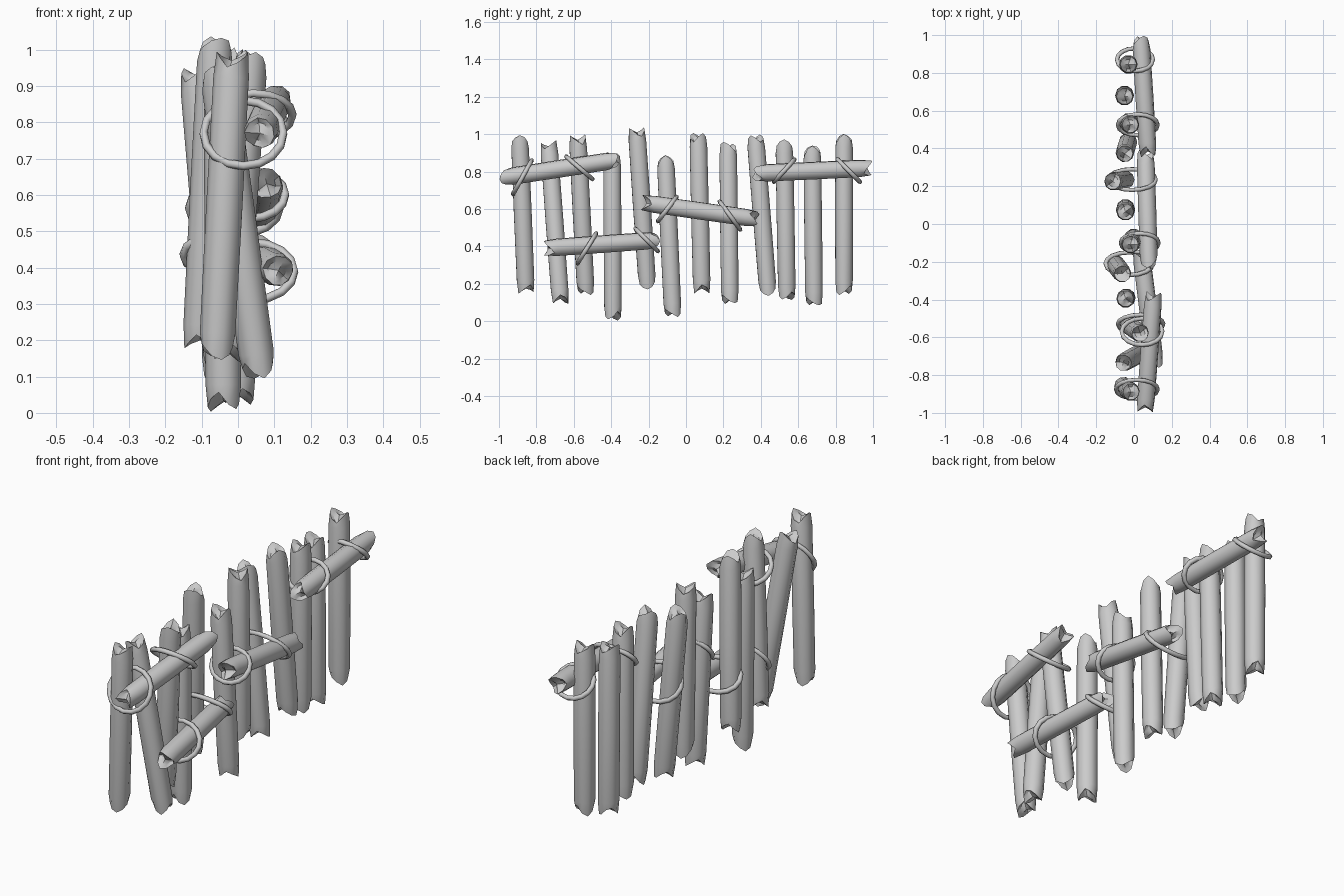
import bpy, bmesh, math, random
from mathutils import Vector

cube = bpy.data.objects.get("Cube")
if cube:
    bpy.data.objects.remove(cube, do_unlink=True)

rng = random.Random(7)
SIDES = 10


def material(name, color):
    m = bpy.data.materials.new(name)
    m.use_nodes = True
    m.diffuse_color = color
    m.node_tree.nodes["Principled BSDF"].inputs["Base Color"].default_value = color
    return m


grey = material("plain_grey", (0.6, 0.6, 0.6, 1))


def log(name, start, end, radius):
    """Round stick with splintered, notched ends."""
    a, b = Vector(start), Vector(end)
    axis = (b - a).normalized()
    side = axis.cross(Vector((0.9, 0.3, 0.2))).normalized()
    other = axis.cross(side)
    length = (b - a).length
    bm = bmesh.new()

    def ring(dists, r):
        verts = []
        for i, d in enumerate(dists):
            t = math.tau * i / SIDES
            verts.append(bm.verts.new(a + axis * d + (side * math.cos(t) + other * math.sin(t)) * r))
        return verts

    def jagged():
        # tall splinters alternate with chipped notches
        turn = rng.randrange(SIDES)
        cuts = [0, .012, .035, .05, .02, .003, .02, .045, .03, .012]
        return [cuts[(i + turn) % SIDES] + rng.uniform(0, .006) for i in range(SIDES)]

    low, high = jagged(), jagged()
    rings = [
        ring([d + .012 for d in low], radius * .55),
        ring(low, radius * .88),
        ring([.075] * SIDES, radius),
        ring([length * .5] * SIDES, radius * 1.02),
        ring([length - .075] * SIDES, radius),
        ring([length - d for d in high], radius * .88),
        ring([length - d - .012 for d in high], radius * .55),
    ]
    for r0, r1 in zip(rings, rings[1:]):
        for i in range(SIDES):
            j = (i + 1) % SIDES
            bm.faces.new((r0[i], r0[j], r1[j], r1[i]))
    for r, d in ((rings[0], .03), (rings[-1], length - .03)):
        tip = bm.verts.new(a + axis * d)
        for i in range(SIDES):
            bm.faces.new((r[i], r[(i + 1) % SIDES], tip))
    bmesh.ops.recalc_face_normals(bm, faces=bm.faces)
    mesh = bpy.data.meshes.new(name)
    bm.to_mesh(mesh)
    bm.free()
    mesh.materials.append(grey)
    mesh.shade_smooth()
    mesh.set_sharp_from_angle(angle=math.radians(40))
    obj = bpy.data.objects.new(name, mesh)
    bpy.context.collection.objects.link(obj)


def rope(name, y, z, x0, x1, dy, dz):
    """Closed loop lashing a rail to a post, slanted by (dy, dz)."""
    curve = bpy.data.curves.new(name, "CURVE")
    curve.dimensions = "3D"
    curve.bevel_depth = .012
    curve.bevel_resolution = 1
    spline = curve.splines.new("POLY")
    count = 16
    spline.points.add(count - 1)
    for i, p in enumerate(spline.points):
        t = math.tau * i / count
        s = math.sin(t)
        p.co = ((x0 + x1) / 2 + (x1 - x0) / 2 * math.cos(t), y + dy * s, z + dz * s, 1)
    spline.use_cyclic_u = True
    spline.use_smooth = True
    curve.materials.append(grey)
    obj = bpy.data.objects.new(name, curve)
    bpy.context.collection.objects.link(obj)


# Upright posts: bottom x, y, z then top x, y, z
posts = [
    ((-.06, -.855, .145), (-.015, -.89, 1.0)),
    ((.06, -.67, .09), (-.06, -.735, .965)),
    ((-.03, -.535, .14), (.035, -.58, 1.0)),
    ((-.04, -.39, .003), (-.045, -.395, .905)),
    ((-.105, -.205, .17), (-.06, -.265, 1.04)),
    ((0, -.07, .02), (-.02, -.11, .89)),
    ((-.045, .085, .145), (-.045, .065, 1.01)),
    ((-.04, .235, .09), (-.115, .225, .96)),
    ((-.03, .44, .135), (-.05, .37, 1.0)),
    ((-.03, .54, .11), (-.02, .525, .975)),
    ((-.05, .685, .08), (-.05, .675, .945)),
    ((-.03, .845, .14), (-.03, .845, 1.005)),
]
for n, (bottom, top) in enumerate(posts, 1):
    log(f"post_{n}", bottom, top, .049)

# Cross rails
rails = [
    ((.058, -1.0, .765), (.105, -.355, .865)),
    ((.115, -.765, .39), (.035, -.135, .435)),
    ((.08, -.24, .635), (.06, .39, .545)),
    ((.075, .355, .79), (.035, 1.0, .82)),
]
for n, (start, end) in enumerate(rails, 1):
    log(f"rail_{n}", start, end, .047)

# Rope lashings
ropes = [
    (-.875, .77, -.095, .125, .05, .09),
    (-.57, .82, -.065, .15, -.07, .06),
    (-.53, .39, -.085, .155, .05, .08),
    (-.21, .435, -.15, .1, -.06, .06),
    (-.1, .6, -.07, .13, .05, .065),
    (.235, .565, -.135, .115, -.055, .075),
    (.525, .805, -.085, .125, .055, .06),
    (.87, .805, -.09, .1, -.06, .06),
]
for n, values in enumerate(ropes, 1):
    rope(f"rope_{n}", *values)
